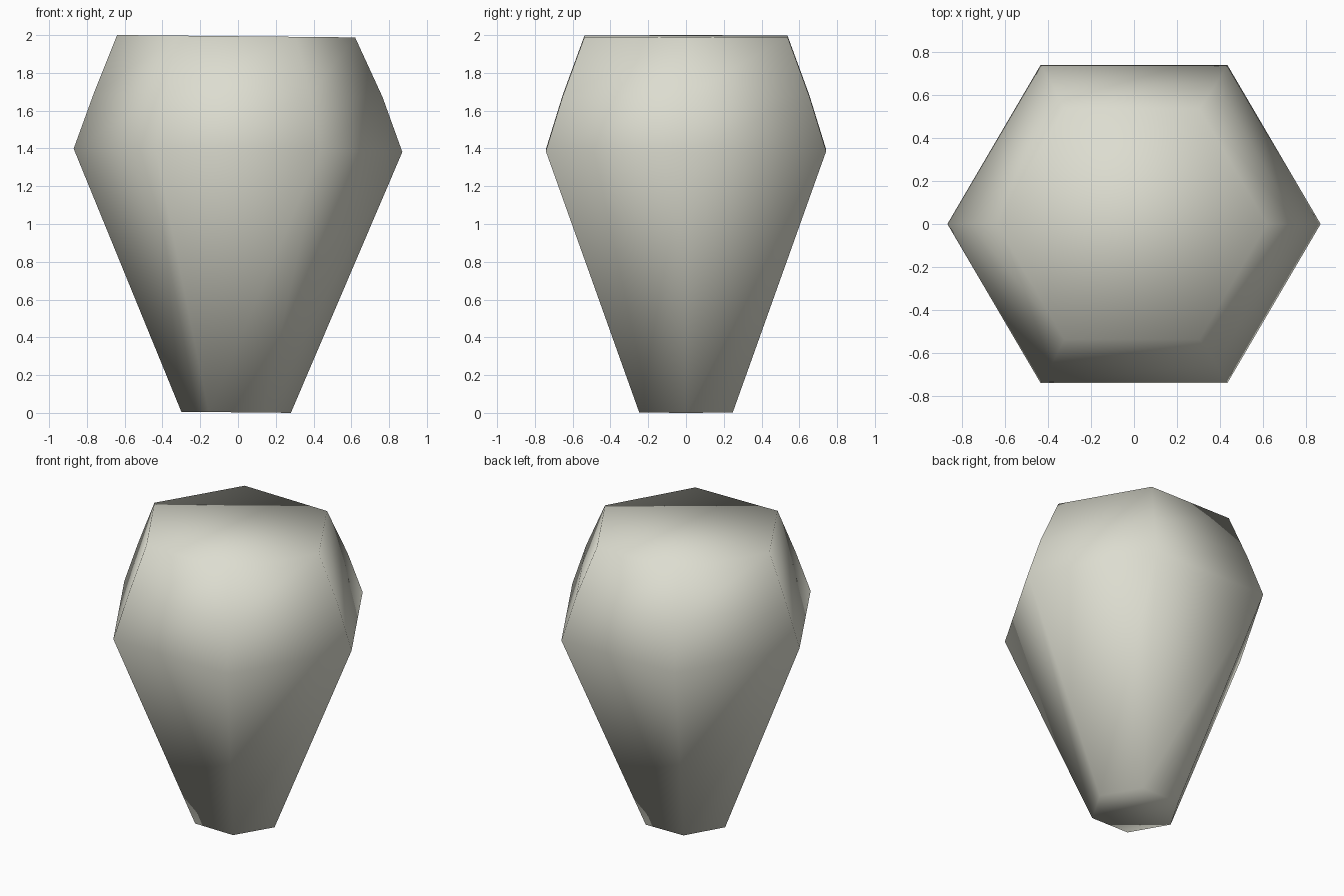
import bpy, bmesh, math

cube = bpy.data.objects.get("Cube")
if cube:
    bpy.data.objects.remove(cube, do_unlink=True)

SIDES = 6
TILT = -0.01   # the rings lean very slightly toward +x
CENTRE_X = {0: -0.01, 3: -0.01}

# Body profile from base to crown: (radius, height)
PROFILE = [(0.29, 0.003), (0.87, 1.39), (0.765, 1.68), (0.63, 1.994)]


def make_material(name, rgb):
    mat = bpy.data.materials.new(name)
    mat.use_nodes = True
    mat.diffuse_color = (*rgb, 1)
    bsdf = mat.node_tree.nodes["Principled BSDF"]
    bsdf.inputs["Base Color"].default_value = (*rgb, 1)
    bsdf.inputs["Roughness"].default_value = 0.8
    return mat


def add_ring(bm, index, radius, height):
    ring = []
    for i in range(SIDES):
        angle = math.tau * i / SIDES
        x = CENTRE_X.get(index, 0) + radius * math.cos(angle)
        y = 0.985 * radius * math.sin(angle)
        ring.append(bm.verts.new((x, y, height + TILT * x)))
    return ring


# Hexagonal body: stacked rings, bridged and capped
bm = bmesh.new()
rings = [add_ring(bm, n, r, z) for n, (r, z) in enumerate(PROFILE)]
for low, high in zip(rings, rings[1:]):
    for i in range(SIDES):
        j = (i + 1) % SIDES
        bm.faces.new((low[i], low[j], high[j], high[i]))
bm.faces.new(rings[0][::-1])
bm.faces.new(rings[-1])
bmesh.ops.recalc_face_normals(bm, faces=bm.faces)

# Fully smooth shading across every edge
for face in bm.faces:
    face.smooth = True

mesh = bpy.data.meshes.new("faceted_body")
bm.to_mesh(mesh)
bm.free()
mesh.materials.append(make_material("pale stone", (0.72, 0.72, 0.63)))
body = bpy.data.objects.new("faceted_body", mesh)
bpy.context.collection.objects.link(body)
